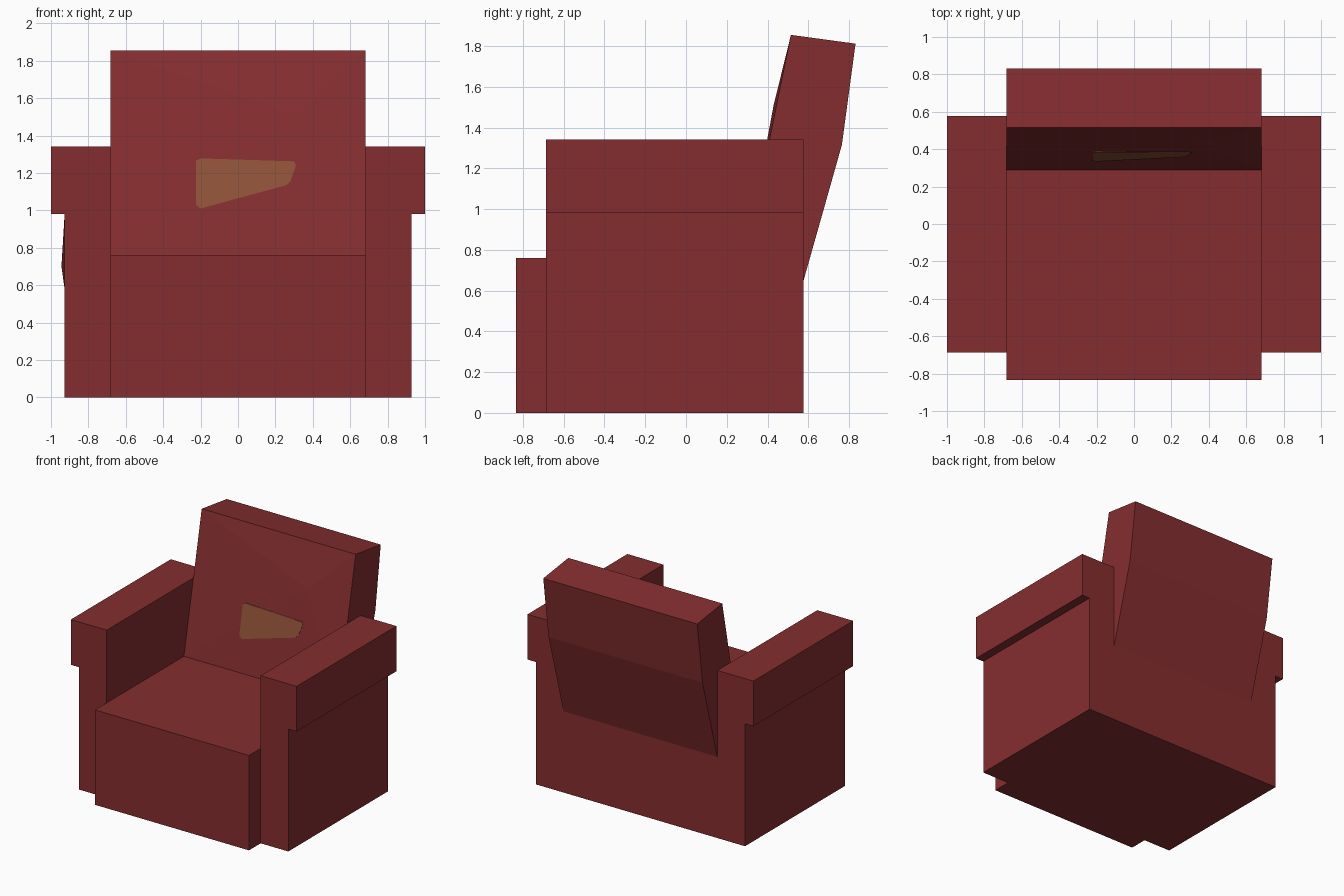
import bpy, bmesh
from mathutils import Vector

if "Cube" in bpy.data.objects:
    bpy.data.objects.remove(bpy.data.objects["Cube"])


def material(name, rgb):
    m = bpy.data.materials.new(name)
    m.diffuse_color = (*rgb, 1)
    m.use_nodes = True
    m.node_tree.nodes["Principled BSDF"].inputs["Base Color"].default_value = m.diffuse_color
    return m


RED = material("dark red fabric", (0.235, 0.027, 0.029))
OCHRE = material("brown stain", (0.28, 0.086, 0.04))


def prism(name, profile, offset, place, mat, bulge=None):
    """Extrude a 2D profile; bulge = (direction, test point, raised centre) pokes one face."""
    bm = bmesh.new()
    face = bm.faces.new([bm.verts.new(place(p)) for p in profile])
    ext = bmesh.ops.extrude_face_region(bm, geom=[face])["geom"]
    bmesh.ops.translate(bm, verts=[v for v in ext if isinstance(v, bmesh.types.BMVert)],
                        vec=Vector(offset))
    bmesh.ops.recalc_face_normals(bm, faces=bm.faces)
    if bulge:
        direction, near, centre = bulge
        sides = [f for f in bm.faces if f.normal.dot(Vector(direction)) > 0.9]
        target = min(sides, key=lambda f: (f.calc_center_median() - Vector(near)).length)
        poked = bmesh.ops.poke(bm, faces=[target])
        poked["verts"][0].co = centre
    mesh = bpy.data.meshes.new(name)
    bm.to_mesh(mesh)
    bm.free()
    mesh.materials.append(mat)
    obj = bpy.data.objects.new(name, mesh)
    bpy.context.collection.objects.link(obj)
    return obj


# Seat block, running flush from the front to the back
prism("seat", [(-0.835, 0), (0.577, 0), (0.577, 0.65), (0.5, 0.76), (-0.835, 0.76)],
      (1.364, 0, 0), lambda p: (-0.682, p[0], p[1]), RED)

# Leaning backrest, slightly padded on the front
prism("backrest",
      [(0.29, 0.76), (0.515, 1.855), (0.832, 1.812), (0.765, 1.315), (0.577, 0.65)],
      (1.364, 0, 0), lambda p: (-0.682, p[0], p[1]), RED,
      ((0, -1, 0.2), (0, 0.4, 1.3), (0.31, 0.43, 1.51)))

# Arms with overhanging armrests; the left panel is slightly puffed
arm = [(0.682, 0), (0.927, 0), (0.927, 0.58), (0.927, 0.98), (1, 0.98), (1, 1.342), (0.682, 1.342)]
for name, s in (("left_arm", -1), ("right_arm", 1)):
    prism(name, arm, (0, 1.264, 0), lambda p, s=s: (s * p[0], -0.687, p[1]), RED,
          ((-1, 0, 0), (-0.927, -0.05, 0.78), (-0.944, -0.05, 0.7)) if s < 0 else None)

# Flat stain on the backrest, following its slope
stain = [(-0.225, 1.03), (-0.2, 1.01), (0.26, 1.135), (0.28, 1.155), (0.31, 1.24),
         (0.3, 1.262), (-0.2, 1.278), (-0.225, 1.265)]


def on_backrest(p):
    t = p[1] - 0.76
    return (p[0], 0.29 + 0.2055 * t - 0.018 * t - 0.003, p[1])


prism("stain", stain, (0, 0.008, 0), on_backrest, OCHRE)
